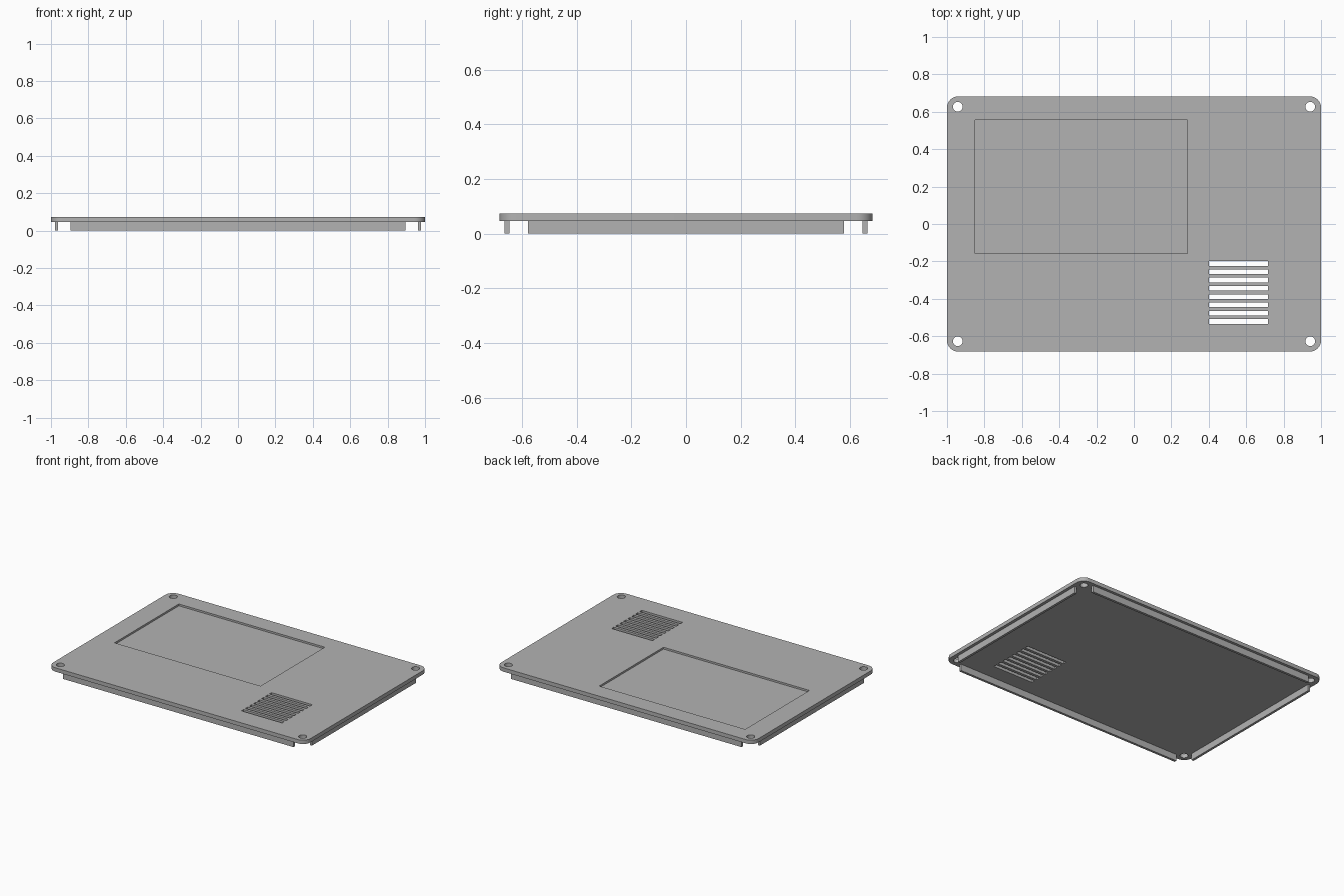
import bpy, bmesh, math
from mathutils import Matrix

if "Cube" in bpy.data.objects:
    bpy.data.objects.remove(bpy.data.objects["Cube"], do_unlink=True)

HALF_X, HALF_Y = 1.0, 0.682
BOTTOM, TOP = 0.046, 0.073
RECESS_DEPTH = 0.013

grey = bpy.data.materials.new("plain grey")
grey.use_nodes = True
colour = (0.45, 0.45, 0.45, 1)
grey.diffuse_color = colour
grey.node_tree.nodes["Principled BSDF"].inputs["Base Color"].default_value = colour


def add_object(name, bm):
    mesh = bpy.data.meshes.new(name)
    bmesh.ops.recalc_face_normals(bm, faces=bm.faces)
    bm.to_mesh(mesh)
    bm.free()
    mesh.materials.append(grey)
    obj = bpy.data.objects.new(name, mesh)
    bpy.context.scene.collection.objects.link(obj)
    return obj


def add_box(bm, x0, x1, y0, y1, z0, z1):
    centre = Matrix.Translation(((x0 + x1) / 2, (y0 + y1) / 2, (z0 + z1) / 2))
    size = Matrix.Diagonal((x1 - x0, y1 - y0, z1 - z0, 1))
    bmesh.ops.create_cube(bm, size=1, matrix=centre @ size)


# Cover plate with rounded corners
bm = bmesh.new()
add_box(bm, -HALF_X, HALF_X, -HALF_Y, HALF_Y, BOTTOM, TOP)
uprights = [e for e in bm.edges
            if abs(e.verts[0].co.z - e.verts[1].co.z) > 0.01]
bmesh.ops.bevel(bm, geom=uprights, offset=0.06, segments=8, profile=0.5,
                affect='EDGES')
plate = add_object("cover_plate", bm)

# Cutters: screw holes, vent slots and shallow panel recess
bm = bmesh.new()
for sx in (-1, 1):
    for sy in (-1, 1):
        bmesh.ops.create_cone(
            bm, cap_ends=True, segments=32, radius1=0.026, radius2=0.026,
            depth=0.2, matrix=Matrix.Translation((sx * 0.942, sy * 0.627, 0.06)))
for i in range(8):
    y = -0.211 - i * 0.0443
    add_box(bm, 0.4, 0.717, y - 0.0125, y + 0.0125, 0, 0.12)
add_box(bm, -0.85, 0.285, -0.157, 0.557, TOP - RECESS_DEPTH, 0.12)
cutter = add_object("opening_cutter", bm)
cutter.hide_render = True

cut = plate.modifiers.new("openings", 'BOOLEAN')
cut.operation = 'DIFFERENCE'
cut.solver = 'EXACT'
cut.object = cutter

# Bake the openings into the plate and drop the cutter
graph = bpy.context.evaluated_depsgraph_get()
baked = bpy.data.meshes.new_from_object(plate.evaluated_get(graph))
plate.modifiers.clear()
plate.data = baked
bpy.data.objects.remove(cutter, do_unlink=True)

# Locating rails under the plate, open at the corners
for name, s in (("front", -1), ("back", 1)):
    bm = bmesh.new()
    add_box(bm, -0.895, 0.895, *sorted((s * 0.646, s * 0.663)), 0, BOTTOM)
    add_object(name + "_rail", bm)
for name, s in (("right", -1), ("left", 1)):
    bm = bmesh.new()
    add_box(bm, *sorted((s * 0.962, s * 0.979)), -0.577, 0.577, 0, BOTTOM)
    add_object(name + "_rail", bm)

# Smooth the round corners and holes, keep other edges sharp
bpy.ops.object.select_all(action='DESELECT')
plate.select_set(True)
bpy.context.view_layer.objects.active = plate
bpy.ops.object.shade_smooth_by_angle(angle=math.radians(30))
